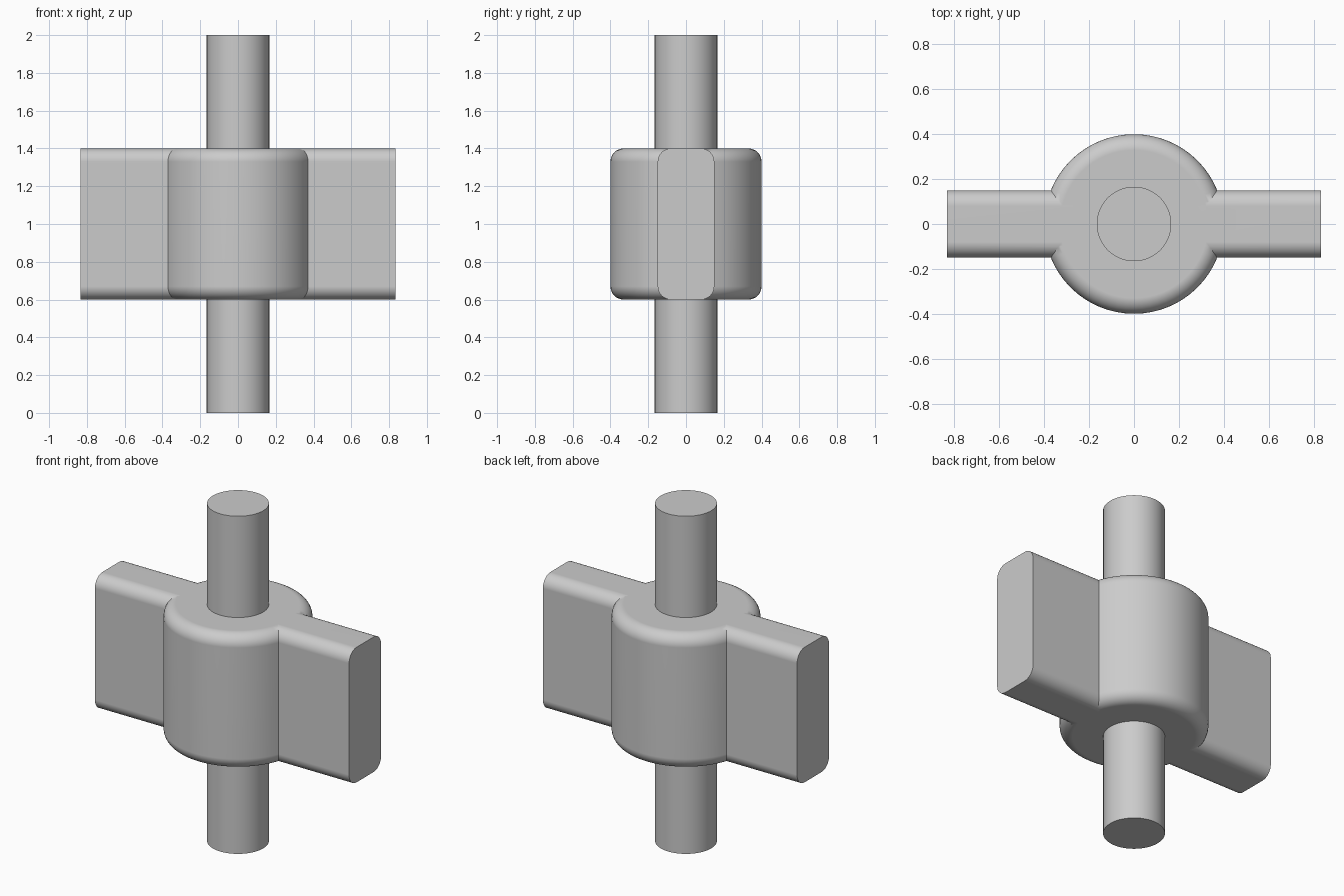
import bpy, bmesh, math

default = bpy.data.objects.get("Cube")
if default:
    bpy.data.objects.remove(default, do_unlink=True)

grey = bpy.data.materials.new("light grey")
grey.use_nodes = True
COLOUR = (0.6, 0.6, 0.6, 1)
grey.diffuse_color = COLOUR
grey.node_tree.nodes["Principled BSDF"].inputs["Base Color"].default_value = COLOUR

ROUND = 0.07


def add_part(name, bm):
    mesh = bpy.data.meshes.new(name)
    bm.to_mesh(mesh)
    bm.free()
    mesh.materials.append(grey)
    obj = bpy.data.objects.new(name, mesh)
    bpy.context.collection.objects.link(obj)
    return obj


def cylinder(radius, bottom, top):
    bm = bmesh.new()
    bmesh.ops.create_cone(bm, cap_ends=True, segments=64, radius1=radius,
                          radius2=radius, depth=top - bottom)
    bmesh.ops.translate(bm, verts=bm.verts, vec=(0, 0, (top + bottom) / 2))
    return bm


def round_edges(bm, rule):
    edges = [e for e in bm.edges if rule(e)]
    bmesh.ops.bevel(bm, geom=edges, offset=ROUND, segments=8, profile=0.5,
                    affect='EDGES', clamp_overlap=True)


def smooth(obj):
    bpy.ops.object.select_all(action='DESELECT')
    obj.select_set(True)
    bpy.context.view_layer.objects.active = obj
    bpy.ops.object.shade_smooth_by_angle(angle=math.radians(30))


# Round hub with softened rims
bm = cylinder(0.4, 0.6, 1.4)
round_edges(bm, lambda e: abs(e.verts[0].co.z - e.verts[1].co.z) < 0.01)
hub = add_part("hub_with_wings", bm)

# Flat bar through the hub, rounded along its length, forming both wings
bm = bmesh.new()
bmesh.ops.create_cube(bm, size=1)
bmesh.ops.scale(bm, verts=bm.verts, vec=(1.666, 0.3, 0.8))
bmesh.ops.translate(bm, verts=bm.verts, vec=(0, 0, 1))
round_edges(bm, lambda e: abs(e.verts[0].co.x - e.verts[1].co.x) > 1)
wings = add_part("wing_bar", bm)

# Fuse the wings into the hub
union = hub.modifiers.new("fuse_wings", 'BOOLEAN')
union.operation = 'UNION'
union.solver = 'EXACT'
union.object = wings
bpy.context.view_layer.objects.active = hub
bpy.ops.object.modifier_apply(modifier=union.name)
bpy.data.objects.remove(wings, do_unlink=True)
smooth(hub)
weighted = hub.modifiers.new("clean_shading", 'WEIGHTED_NORMAL')
weighted.keep_sharp = True

# Shaft through the middle
shaft = add_part("shaft", cylinder(0.166, 0, 2))
smooth(shaft)
